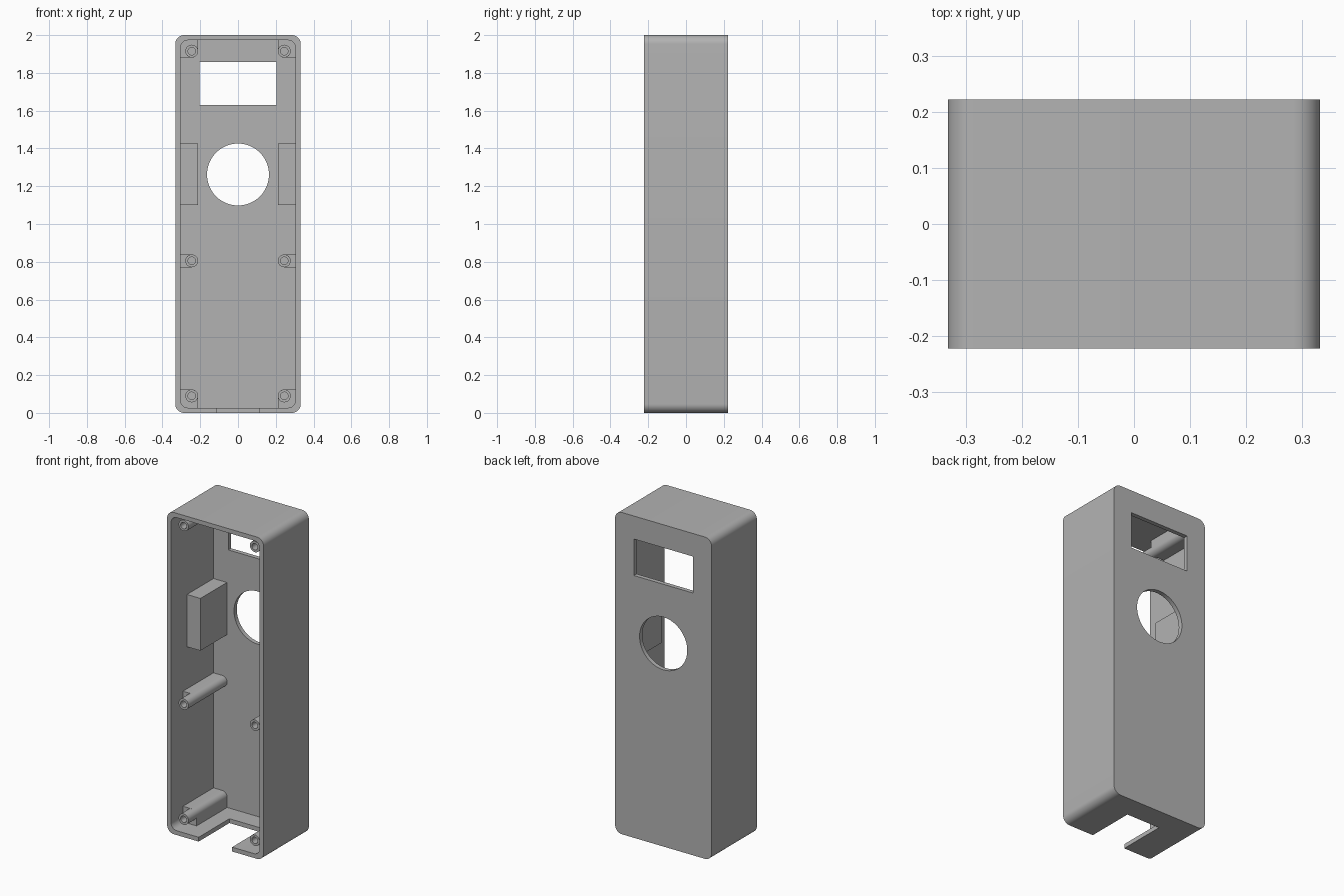
import bpy, bmesh
from math import sin, cos, radians

if "Cube" in bpy.data.objects:
    bpy.data.objects.remove(bpy.data.objects["Cube"])

grey = bpy.data.materials.new("mid grey plastic")
grey.use_nodes = True
grey.diffuse_color = (0.45, 0.45, 0.45, 1)
grey.node_tree.nodes["Principled BSDF"].inputs["Base Color"].default_value = (0.45, 0.45, 0.45, 1)

W, D, H = 0.332, 0.222, 2.0     # half width, half depth, height
WALL = 0.027
BACK = D - WALL                 # inner face of the back panel


def arc(cx, cz, r, start, end, steps):
    """Points on an arc in the x-z plane, angles in degrees."""
    angles = [radians(start + (end - start) * i / steps) for i in range(steps + 1)]
    return [(cx + r * cos(a), cz + r * sin(a)) for a in angles]


def circle(cx, cz, r, steps=48):
    return arc(cx, cz, r, 0, 360, steps)[:-1]


def rect(x0, x1, z0, z1):
    return [(x0, z0), (x1, z0), (x1, z1), (x0, z1)]


def rounded_rect(x0, x1, z0, z1, r):
    corners = [(x1 - r, z1 - r), (x0 + r, z1 - r), (x0 + r, z0 + r), (x1 - r, z0 + r)]
    return [p for i, (cx, cz) in enumerate(corners)
            for p in arc(cx, cz, r, 90 * i, 90 * i + 90, 10)]


def prism(name, profile, y0, y1):
    """Extrude an x-z profile from y0 to y1."""
    bm = bmesh.new()
    face = bm.faces.new([bm.verts.new((x, y0, z)) for x, z in profile])
    new = bmesh.ops.extrude_face_region(bm, geom=[face])["geom"]
    bmesh.ops.translate(bm, vec=(0, y1 - y0, 0),
                        verts=[v for v in new if isinstance(v, bmesh.types.BMVert)])
    bmesh.ops.recalc_face_normals(bm, faces=bm.faces)
    mesh = bpy.data.meshes.new(name)
    bm.to_mesh(mesh)
    bm.free()
    mesh.materials.append(grey)
    obj = bpy.data.objects.new(name, mesh)
    bpy.context.collection.objects.link(obj)
    return obj


def select(obj):
    bpy.ops.object.select_all(action='DESELECT')
    obj.select_set(True)
    bpy.context.view_layer.objects.active = obj


def cut(obj, *cutter_args):
    """Subtract a prism from an object, then discard the cutter."""
    cutter = prism("cutter", *cutter_args)
    cutter.hide_render = True
    select(obj)
    mod = obj.modifiers.new("cut", 'BOOLEAN')
    mod.operation, mod.solver, mod.object = 'DIFFERENCE', 'EXACT', cutter
    bpy.ops.object.modifier_apply(modifier=mod.name)
    bpy.data.objects.remove(cutter)


def smooth(obj):
    select(obj)
    bpy.ops.object.shade_smooth_by_angle(angle=radians(30))


# Open-fronted case with display window, round opening and cable slot
case = prism("case", rounded_rect(-W, W, 0, H, 0.047), -D, D)
cut(case, rounded_rect(-W + WALL, W - WALL, WALL, H - WALL, 0.04), -D - 0.1, BACK)
cut(case, rect(-0.203, 0.203, 1.63, 1.857), 0.1, D + 0.1)
cut(case, circle(0, 1.262, 0.164, 64), 0.1, D + 0.1)
cut(case, rect(-0.115, 0.115, -0.1, 0.06), -D - 0.1, 0.08)
smooth(case)

# Screw posts: webbed bodies joined to the walls, with a narrower free tip
PX, R, HOLE = 0.245, 0.034, 0.02
TIP, WEB = -0.185, -0.105
WALL_X = W - WALL + 0.005
rows = [("bottom", 0.09, 0.02), ("middle", 0.805, None), ("top", 1.915, 1.98)]

for side, sx in (("left", 1), ("right", -1)):
    for row, z, wall_z in rows:
        if wall_z is None:
            profile = arc(PX, z, R, 90, 270, 16) + [(WALL_X, z - R), (WALL_X, z + R)]
        else:
            sz = 1 if wall_z > z else -1
            quarter = [(x, z + sz * dz) for x, dz in arc(PX, 0, R, 180, 270, 10)]
            profile = quarter + [(WALL_X, z - sz * R), (WALL_X, wall_z), (PX - R, wall_z)]
        body = prism(f"{row}_{side}_post_web", [(sx * x, pz) for x, pz in profile],
                     WEB, BACK + 0.005)
        tip = prism(f"{row}_{side}_post_tip", circle(sx * PX, z, R, 32), TIP, WEB)
        for part in (body, tip):
            cut(part, circle(sx * PX, z, HOLE, 24), TIP - 0.05, 0.1)
            smooth(part)

    # Side support blocks
    x0, x1 = sorted((sx * 0.213, sx * WALL_X))
    prism(f"{side}_support_block", rect(x0, x1, 1.1, 1.425), -0.065, BACK + 0.005)
